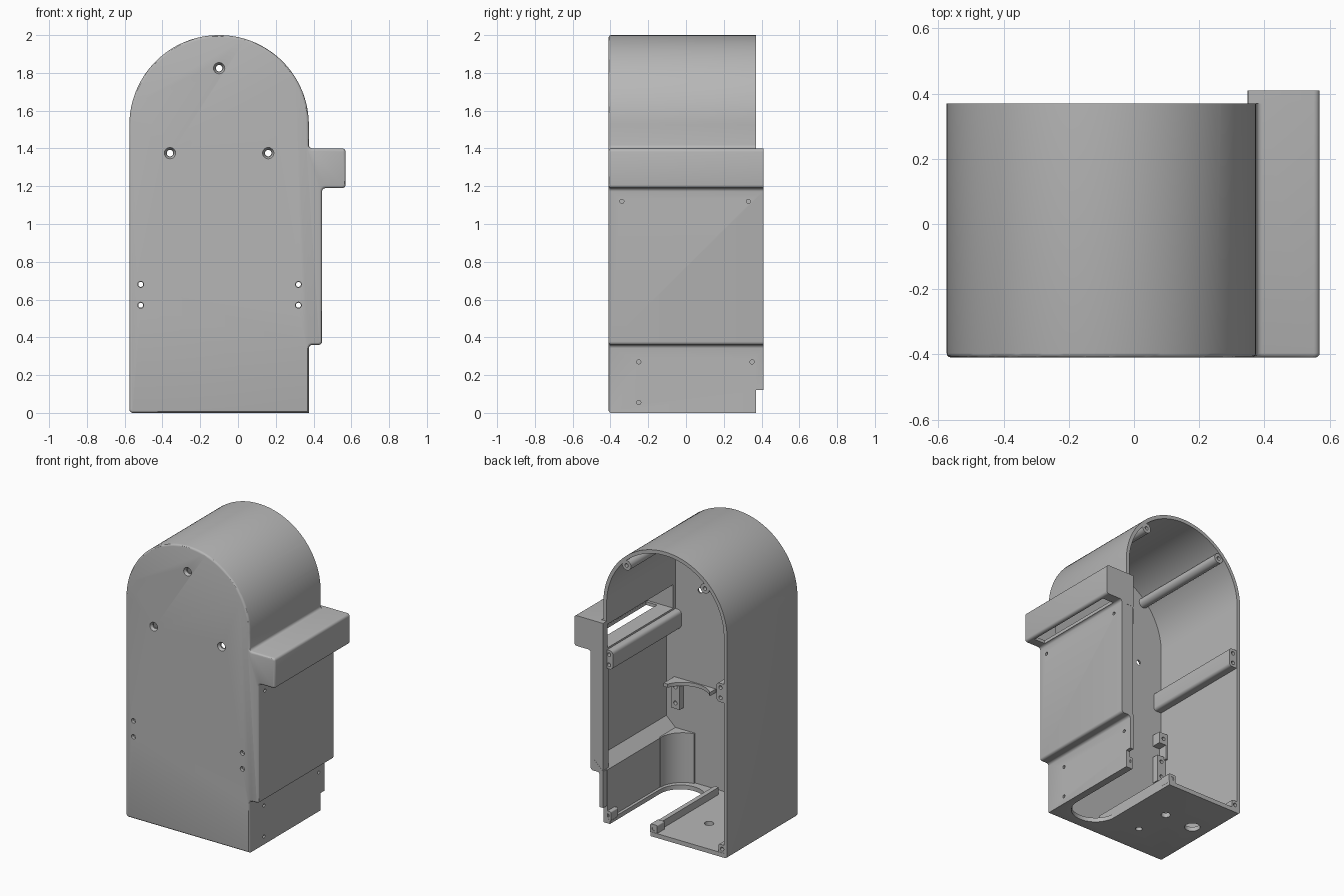
import bpy, bmesh
from math import sin, cos, pi, radians
from mathutils import Matrix, Vector

cube = bpy.data.objects.get("Cube")
if cube:
    bpy.data.objects.remove(cube, do_unlink=True)

grey = bpy.data.materials.new("plastic grey")
grey.use_nodes = True
grey.diffuse_color = (0.47, 0.47, 0.47, 1)
grey.node_tree.nodes["Principled BSDF"].inputs["Base Color"].default_value = grey.diffuse_color


def make(name, bm):
    bmesh.ops.recalc_face_normals(bm, faces=bm.faces)
    mesh = bpy.data.meshes.new(name)
    bm.to_mesh(mesh)
    bm.free()
    mesh.materials.append(grey)
    ob = bpy.data.objects.new(name, mesh)
    bpy.context.collection.objects.link(ob)
    return ob


def prism_bm(pts, y0, y1):
    """Extrude an x-z outline along y."""
    bm = bmesh.new()
    face = bm.faces.new([bm.verts.new((x, y0, z)) for x, z in pts])
    out = bmesh.ops.extrude_face_region(bm, geom=[face])
    verts = [g for g in out["geom"] if isinstance(g, bmesh.types.BMVert)]
    bmesh.ops.translate(bm, verts=verts, vec=(0, y1 - y0, 0))
    bmesh.ops.recalc_face_normals(bm, faces=bm.faces)
    return bm


def prism(name, pts, y0, y1):
    return make(name, prism_bm(pts, y0, y1))


def box(name, x, y, z, bevel=0):
    bm = prism_bm([(x[0], z[0]), (x[1], z[0]), (x[1], z[1]), (x[0], z[1])], *y)
    if bevel:
        # round only the edges that run front to back
        edges = [e for e in bm.edges if abs(e.verts[0].co.y - e.verts[1].co.y) > 1e-4]
        bmesh.ops.bevel(bm, geom=edges, offset=bevel, segments=4, profile=0.5, affect='EDGES')
    return make(name, bm)


def rod(name, centre, axis, r, length, r2=None, sides=24):
    bm = bmesh.new()
    turn = Vector((0, 0, 1)).rotation_difference(Vector(axis)).to_matrix().to_4x4()
    bmesh.ops.create_cone(bm, cap_ends=True, segments=sides, radius1=r,
                          radius2=r if r2 is None else r2, depth=length,
                          matrix=Matrix.Translation(centre) @ turn)
    return make(name, bm)


def boolean(ob, *cutters):
    for c in cutters:
        m = ob.modifiers.new("cut", 'BOOLEAN')
        m.operation, m.solver, m.object = 'DIFFERENCE', 'EXACT', c
        bpy.ops.object.select_all(action='DESELECT')
        bpy.context.view_layer.objects.active = ob
        ob.select_set(True)
        bpy.ops.object.modifier_apply(modifier=m.name)
        bpy.data.objects.remove(c, do_unlink=True)


def arch(r, n=64):
    return [(-0.1 + r * cos(pi * i / n), 1.525 + r * sin(pi * i / n)) for i in range(n + 1)]


X, Y, Z = (1, 0, 0), (0, 1, 0), (0, 0, 1)
FRONT, BACK = -0.41, 0.37

# Outer shell: arch with side panel and hood in one outline
outline = [(-0.575, 0), (0.375, 0), (0.375, 0.36), (0.445, 0.36), (0.445, 1.19),
           (0.57, 1.19), (0.57, 1.4), (0.375, 1.4)] + arch(0.475)
bm = prism_bm(outline, FRONT, 0.41)
corners = [e for e in bm.edges if len(e.link_faces) == 2
           and abs(e.verts[0].co.y - e.verts[1].co.y) > 0.1
           and e.calc_face_angle() > radians(60)
           and not (e.verts[0].co.z < 0.01 and e.verts[0].co.x > 0)]
bmesh.ops.bevel(bm, geom=corners, offset=0.018, segments=4, profile=0.5, affect='EDGES')
rim = [e for e in bm.edges if all(v.co.y < FRONT + 1e-4 for v in e.verts)]
bmesh.ops.bevel(bm, geom=rim, offset=0.014, segments=3, profile=0.5, affect='EDGES')
shell = make("housing_shell", bm)

# Main cavity, hood duct, and the stepped back edge
cavity = [(-0.55, 0.03), (0.345, 0.03), (0.345, 0.37), (0.42, 0.44), (0.42, 1.17),
          (0.35, 1.17)] + arch(0.45)
boolean(shell,
        prism("cavity", cavity, -0.385, 1),
        box("back_trim", (-1, 0.348), (BACK, 1), (-1, 3)),
        box("top_trim", (0, 1), (BACK, 1), (1.4, 3)),
        box("foot_trim", (0, 1), (BACK, 1), (-1, 0.12)),
        box("duct", (0.3, 0.545), (-0.36, 0.36), (1.212, 1.375)),
        box("duct_mouth", (0.46, 0.544), (-0.34, 0.34), (1.1, 1.3)))

# Cable notch and holes in the floor
boolean(shell,
        box("notch", (0.015, 0.325), (-0.18, 1), (-0.1, 0.06)),
        rod("notch_end", (0.17, -0.18, 0), Z, 0.155, 0.14, sides=48))
for x, y, r in [(-0.447, 0.047, 0.05), (-0.217, 0.057, 0.03), (-0.2, -0.19, 0.022)]:
    boolean(shell, rod("floor_hole", (x, y, 0), Z, r, 0.2))

# Countersunk screw holes and small pin holes in the front
for x, z in [(-0.1, 1.825), (-0.36, 1.375), (0.16, 1.375)]:
    boolean(shell, rod("sink", (x, FRONT, z), Y, 0.04, 0.036, 0.02),
            rod("screw_hole", (x, FRONT, z), Y, 0.017, 0.2))
PINS = (0.57, 0.68)
for x in (-0.515, 0.32):
    for z in PINS:
        boolean(shell, rod("pin_hole", (x, FRONT, z), Y, 0.016, 0.2))

# Pilot holes in the side
for x, y, z in [(0.445, -0.34, 1.12), (0.445, 0.33, 1.12), (0.375, -0.25, 0.27),
                (0.375, 0.35, 0.27), (0.375, -0.25, 0.055)]:
    boolean(shell, rod("pilot_hole", (x, y, z), X, 0.011, 0.03))

parts = [shell]


def add(ob, *holes):
    """Keep a part, sinking small holes into its back end or front."""
    for x, y, z in holes:
        boolean(ob, rod("hole", (x, y, z), Y, 0.013, 0.1))
    parts.append(ob)


# Back frame behind the side panel
add(box("side_back_frame", (0.352, 0.43), (0.345, 0.409), (0.375, 1.19)))

# Screw rods along the arch
for name, a in (("left_arch_rod", 45), ("right_arch_rod", 135)):
    x, z = -0.1 + 0.425 * cos(radians(a)), 1.525 + 0.425 * sin(radians(a))
    add(rod(name, (x, -0.01, z), Y, 0.034, 0.75), (x, BACK, z))

# Beams along both side walls
add(box("left_beam", (0.305, 0.43), (-0.39, 0.365), (1.07, 1.2), 0.025),
    (0.335, BACK, 1.1), (0.335, BACK, 1.17))
add(box("right_beam", (-0.565, -0.49), (-0.39, 0.365), (1.07, 1.2), 0.02),
    (-0.52, BACK, 1.1), (-0.52, BACK, 1.17))

# Pin blocks on the inside of the front
for name, x in (("left_pin_block", 0.32), ("right_pin_block", -0.515)):
    add(box(name, (x - 0.033, x + 0.033), (-0.388, -0.34), (0.53, 0.72)),
        *[(x, -0.36, z) for z in PINS])
add(box("right_bracket", (-0.56, -0.48), (-0.388, -0.32), (0.8, 0.88)), (-0.515, -0.32, 0.84))
add(box("right_bracket_rib", (-0.56, -0.535), (-0.388, -0.32), (0.7, 0.82)))

# Curved corner liner and notched shelf that hold a round canister
for name, xs, y1, zs in (("corner_liner", (0.2, 0.36), -0.21, (0.02, 0.375)),
                         ("canister_shelf", (0.04, 0.36), -0.27, (0.7, 0.725))):
    ob = box(name, xs, (-0.39, y1), zs)
    boolean(ob, rod("canister", (0.17, -0.205, 0.4), Z, 0.172, 1.4, sides=48))
    add(ob)

# Floor rail beside the notch and back screw bosses
add(box("floor_rail", (-0.02, 0.012), (-0.33, 0.365), (0.02, 0.08)))
for name, x in (("rail_boss", -0.01), ("right_foot_boss", -0.535), ("left_foot_boss", 0.345)):
    w = 0.027
    add(box(name, (x - w, x + w), (0.29, 0.368), (0.02, 0.085), 0.008), (x, BACK, 0.055))

# Smooth curved faces, keep edges crisp
bpy.ops.object.select_all(action='DESELECT')
for ob in parts:
    ob.select_set(True)
bpy.context.view_layer.objects.active = shell
bpy.ops.object.shade_smooth_by_angle(angle=radians(30))
